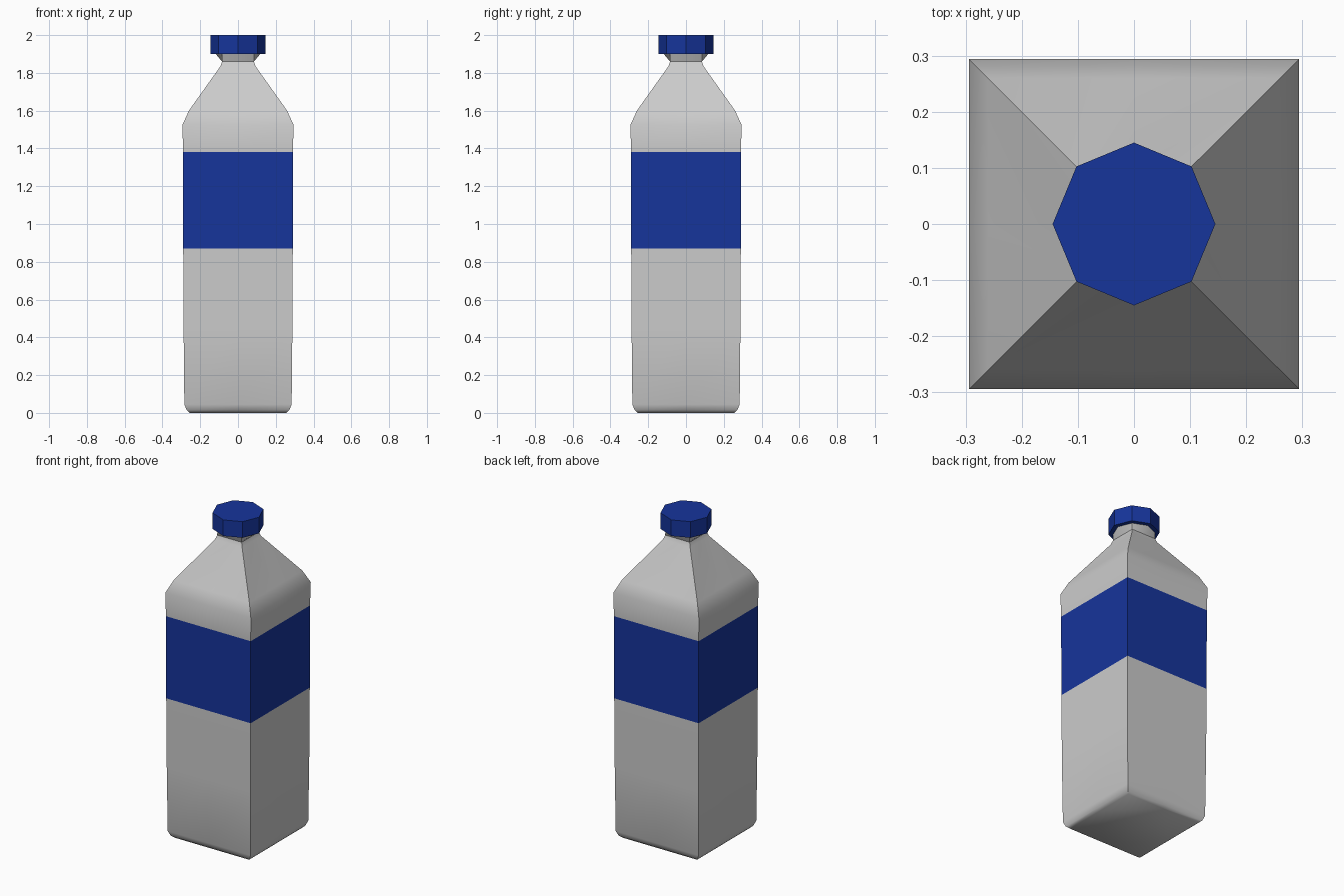
import bpy, bmesh, math

if "Cube" in bpy.data.objects:
    bpy.data.objects.remove(bpy.data.objects["Cube"])

blue = bpy.data.materials.new("blue_plastic")
blue.diffuse_color = (0.008, 0.035, 0.33, 1)
blue.use_nodes = True
blue.node_tree.nodes["Principled BSDF"].inputs["Base Color"].default_value = blue.diffuse_color


def square(h, z):
    # Square ring with mid-side points
    pts = [(1, 0), (1, 1), (0, 1), (-1, 1), (-1, 0), (-1, -1), (0, -1), (1, -1)]
    return [(x * h, y * h, z) for x, y in pts]


def octagon(r, z):
    return [(r * math.cos(i * math.pi / 4), r * math.sin(i * math.pi / 4), z)
            for i in range(8)]


def loft(name, rings, bottom=False, top=False, mat=None, smooth=None):
    bm = bmesh.new()
    loops = [[bm.verts.new(p) for p in ring] for ring in rings]
    for a, b in zip(loops, loops[1:]):
        for i in range(8):
            j = (i + 1) % 8
            bm.faces.new((a[i], a[j], b[j], b[i]))
    if bottom:
        bm.faces.new(loops[0][::-1])
    if top:
        bm.faces.new(loops[-1])
    mesh = bpy.data.meshes.new(name)
    bm.to_mesh(mesh)
    bm.free()
    obj = bpy.data.objects.new(name, mesh)
    bpy.context.collection.objects.link(obj)
    if mat:
        mesh.materials.append(mat)
    if smooth:
        bpy.ops.object.select_all(action='DESELECT')
        obj.select_set(True)
        bpy.context.view_layer.objects.active = obj
        bpy.ops.object.shade_smooth_by_angle(angle=math.radians(smooth))
    return obj


# Lower body with chamfered foot
loft("lower_body", [square(h, z) for h, z in
     [(0.255, 0.005), (0.272, 0.015), (0.284, 0.045), (0.288, 0.45), (0.29, 0.87)]],
     bottom=True, smooth=40)

# Label band
loft("label", [square(0.29, 0.87), square(0.291, 1.38)], mat=blue, smooth=40)

# Shoulder tapering to a neck that turns octagonal under the cap
loft("shoulder", [square(h, z) for h, z in
     [(0.291, 1.38), (0.294, 1.525), (0.26, 1.60), (0.093, 1.835), (0.084, 1.86)]]
     + [octagon(0.118, 1.90)], smooth=40)

# Octagonal screw cap
loft("cap", [octagon(0.145, 1.90), octagon(0.145, 2.0)],
     bottom=True, top=True, mat=blue)

# Stand the foot exactly on the ground
for v in bpy.data.objects["lower_body"].data.vertices:
    if v.co.z < 0.01:
        v.co.z = 0
